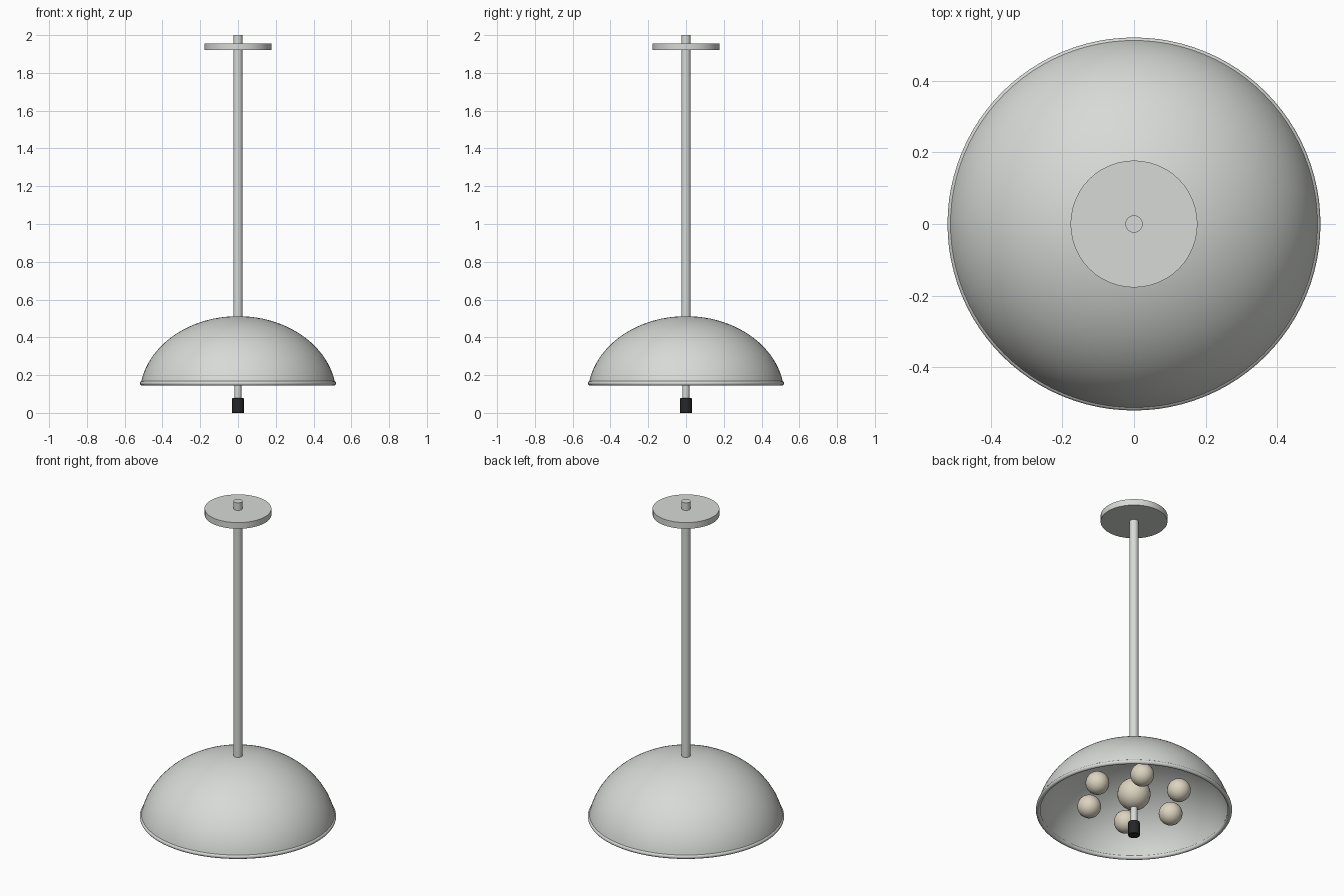
import bpy
from math import sin, cos, asin, radians, pi

cube = bpy.data.objects.get("Cube")
if cube:
    bpy.data.objects.remove(cube, do_unlink=True)


def material(name, rgb):
    m = bpy.data.materials.new(name)
    m.use_nodes = True
    m.diffuse_color = (*rgb, 1)
    m.node_tree.nodes["Principled BSDF"].inputs["Base Color"].default_value = (*rgb, 1)
    return m


grey = material("satin grey metal", (0.68, 0.70, 0.67))
warm = material("warm bulb glass", (0.72, 0.66, 0.53))
black = material("black plastic", (0.02, 0.02, 0.022))


def finish(name, mat):
    ob = bpy.context.object
    ob.name = name
    ob.data.materials.append(mat)
    bpy.ops.object.shade_smooth_by_angle(angle=radians(35))
    return ob


def rod(name, radius, bottom, top, mat, bevel=0):
    bpy.ops.mesh.primitive_cylinder_add(vertices=48, radius=radius, depth=top - bottom,
                                        location=(0, 0, (top + bottom) / 2))
    ob = finish(name, mat)
    if bevel:
        mod = ob.modifiers.new("soft edge", 'BEVEL')
        mod.width, mod.segments = bevel, 2


def bulb(name, radius, location):
    bpy.ops.mesh.primitive_uv_sphere_add(segments=32, ring_count=16,
                                         radius=radius, location=location)
    finish(name, warm)


def lathe(name, profile, mat, sides=96):
    """Revolve a (radius, height) profile that starts and ends on the axis."""
    verts, rings, faces = [], [], []
    for r, z in profile:
        n = 1 if r < 1e-6 else sides
        rings.append([len(verts) + i for i in range(n)])
        verts += [(r * cos(2 * pi * i / sides), r * sin(2 * pi * i / sides), z)
                  for i in range(n)]
    for a, b in zip(rings, rings[1:]):
        for i in range(sides):
            j = (i + 1) % sides
            quad = [a[i % len(a)], b[i % len(b)], b[j % len(b)], a[j % len(a)]]
            faces.append(list(dict.fromkeys(quad)))
    mesh = bpy.data.meshes.new(name)
    mesh.from_pydata(verts, [], faces)
    ob = bpy.data.objects.new(name, mesh)
    bpy.context.collection.objects.link(ob)
    bpy.ops.object.select_all(action='DESELECT')
    bpy.context.view_layer.objects.active = ob
    ob.select_set(True)
    finish(name, mat)


RIM_Z = 0.157
DOME_Z = 0.09


def dome_arc(width, height, steps=28):
    """Half-ellipse from the crown down to the rim height."""
    end = pi / 2 - asin((RIM_Z - DOME_Z) / height)
    return [(width * sin(end * i / steps), DOME_Z + height * cos(end * i / steps))
            for i in range(steps + 1)]


# Domed shade with a thin wall
lathe("dome_shade", dome_arc(0.521, 0.422) + dome_arc(0.506, 0.407)[::-1], grey)

# Rolled rim
bpy.ops.mesh.primitive_torus_add(major_radius=0.508, minor_radius=0.012, major_segments=96,
                                 minor_segments=16, location=(0, 0, RIM_Z))
finish("rolled_rim", grey)

# Stem, ceiling plate and pull handle
rod("stem", 0.024, 0.5, 2.0, grey)
rod("ceiling_plate", 0.177, 1.92, 1.956, grey)
rod("handle_rod", 0.018, 0.07, 0.25, grey)
rod("handle_grip", 0.031, 0.0, 0.078, black, bevel=0.002)

# Central bulb with a ring of six smaller ones
bulb("centre_bulb", 0.088, (0, 0, 0.253))
for k in range(6):
    a = k * pi / 3
    bulb(f"ring_bulb_{k + 1}", 0.063, (0.253 * cos(a), 0.253 * sin(a), 0.227))
